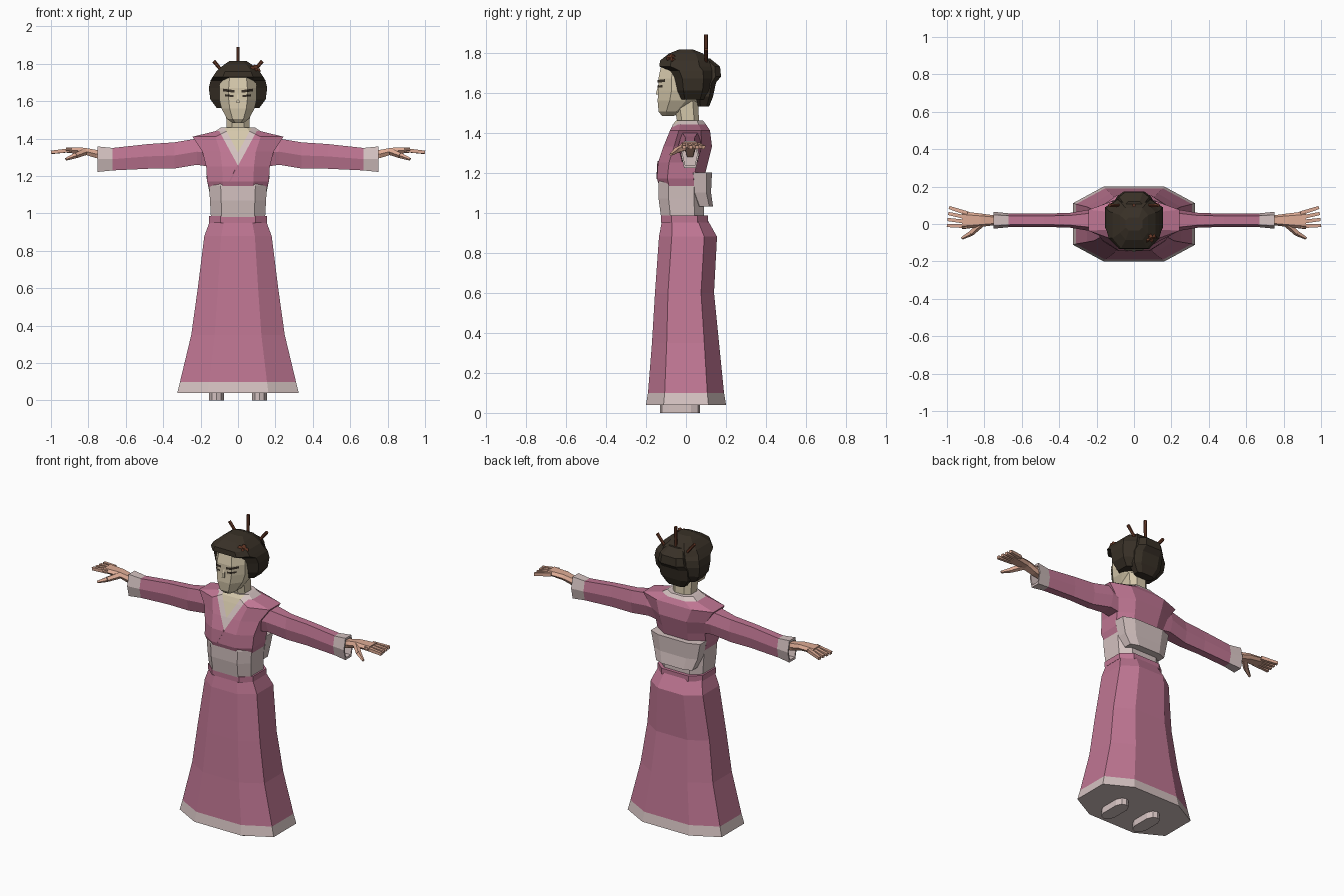
import bpy, bmesh, math
from mathutils import Vector

default_cube = bpy.data.objects.get("Cube")
if default_cube:
    bpy.data.objects.remove(default_cube)


def material(name, red, green, blue):
    mat = bpy.data.materials.new(name)
    mat.use_nodes = True
    colour = (red, green, blue, 1)
    mat.diffuse_color = colour
    mat.node_tree.nodes["Principled BSDF"].inputs["Base Color"].default_value = colour
    return mat


PINK = material("rose_cloth", 0.52, 0.18, 0.29)
TRIM = material("pale_cloth", 0.66, 0.54, 0.53)
FACE = material("powdered_skin", 0.67, 0.58, 0.41)
SKIN = material("peach_skin", 0.73, 0.41, 0.3)
HAIR = material("dark_hair", 0.04, 0.03, 0.02)
WOOD = material("red_wood", 0.13, 0.04, 0.02)


def finish(bm, name, materials, rule=None, mirror=False):
    """Turn a bmesh into an object, colouring faces by a rule on their centres."""
    bmesh.ops.recalc_face_normals(bm, faces=bm.faces)
    if rule:
        for face in bm.faces:
            face.material_index = rule(face.calc_center_median())
    mesh = bpy.data.meshes.new(name)
    bm.to_mesh(mesh)
    bm.free()
    for mat in materials:
        mesh.materials.append(mat)
    part = bpy.data.objects.new(name, mesh)
    bpy.context.collection.objects.link(part)
    if mirror:
        part.modifiers.new("Mirror", "MIRROR").use_mirror_merge = False


def loft(rings):
    """Skin a row of equal rings and close both ends."""
    bm = bmesh.new()
    loops = [[bm.verts.new(point) for point in ring] for ring in rings]
    for lower, upper in zip(loops, loops[1:]):
        for i in range(len(lower)):
            bm.faces.new((lower[i - 1], lower[i], upper[i], upper[i - 1]))
    bm.faces.new(loops[0])
    bm.faces.new(loops[-1])
    return bm


def body_loft(rows, flat=0.5, chamfer=0.22):
    """Eight-sided level rings from height, half width, front and back."""
    rings = []
    for height, width, front, back in rows:
        cut = chamfer * (back - front)
        half = [(flat * width, front), (width, front + cut),
                (width, back - cut), (flat * width, back)]
        outline = half + [(-x, y) for x, y in reversed(half)]
        rings.append([(x, y, height) for x, y in outline])
    return loft(rings)


def limb_loft(rows, middle=0.02):
    """Six-sided upright rings along x from position, height, half depth, half height."""
    rings = []
    for x, height, depth, tall in rows:
        edge = depth * 0.65
        outline = [(edge, -tall), (depth, 0), (edge, tall),
                   (-edge, tall), (-depth, 0), (-edge, -tall)]
        rings.append([(x, middle + y, height + z) for y, z in outline])
    return loft(rings)


def rod(name, start, end, thick, thin, mat, sides=6, mirror=False):
    start, end = Vector(start), Vector(end)
    turn = (end - start).to_track_quat("Z", "Y")
    angles = [math.tau * (i + 0.5) / sides for i in range(sides)]
    rings = [[centre + turn @ Vector((radius * math.cos(a), radius * math.sin(a), 0))
              for a in angles] for centre, radius in ((start, thick), (end, thin))]
    finish(loft(rings), name, [mat], mirror=mirror)


# Skirt with pale hem
skirt = body_loft([
    (0.04, 0.325, -0.2, 0.2), (0.1, 0.31, -0.19, 0.19),
    (0.35, 0.25, -0.17, 0.165), (0.6, 0.215, -0.155, 0.14),
    (0.88, 0.18, -0.135, 0.155), (0.96, 0.15, -0.12, 0.11)])
finish(skirt, "skirt", [PINK, TRIM], lambda centre: int(centre.z < 0.1))

# Cord, sash and the folded bow at the back
cord = body_loft([(z, 0.155, -0.125, 0.11) for z in (0.95, 0.985)], flat=0.6)
finish(cord, "waist_cord", [PINK])
sash = body_loft([(0.98, 0.145, -0.125, 0.09), (1.07, 0.15, -0.137, 0.09),
                  (1.15, 0.155, -0.138, 0.09), (1.18, 0.155, -0.12, 0.09)], flat=0.6)
finish(sash, "sash", [TRIM])
bow = body_loft([(1.03, 0.125, 0.05, 0.135), (1.1, 0.15, 0.02, 0.125),
                 (1.2, 0.17, 0.01, 0.13)], flat=0.6)
finish(bow, "sash_bow", [TRIM])

# Bodice: the crossed collar is cut into the chest along slanted planes
bodice = body_loft([
    (1.12, 0.15, -0.13, 0.09), (1.17, 0.165, -0.145, 0.09),
    (1.25, 0.17, -0.14, 0.11), (1.33, 0.19, -0.113, 0.13),
    (1.41, 0.243, -0.08, 0.12), (1.44, 0.12, -0.066, 0.1),
    (1.46, 0.09, -0.05, 0.085)])
SLOPE, OUTER, INNER = 1.85, 1.255, 1.325
for base in (OUTER, INNER):
    for side in (-1, 1):
        cut = set()
        for face in bodice.faces:
            centre = face.calc_center_median()
            if centre.y < 0 and centre.z > 1.2:
                cut.update([face], face.edges, face.verts)
        bmesh.ops.bisect_plane(bodice, geom=list(cut), plane_co=(0, 0, base),
                               plane_no=(-side * SLOPE, 0, 1))


def collar_rule(centre):
    rise = centre.z - SLOPE * abs(centre.x)
    in_front = centre.y < -0.03
    if in_front and rise > INNER:
        return 2
    return int((in_front and rise > OUTER) or centre.z > 1.44)


finish(bodice, "bodice", [PINK, TRIM, FACE], collar_rule)
rod("lapel_fold", (0, -0.139, 1.257), (-0.045, -0.144, 1.17), 0.005, 0.005, PINK, 4)

# Sleeves with hollow pale cuffs
sleeve_rows = [(0.15, 1.325, 0.06, 0.075), (0.22, 1.33, 0.06, 0.07),
               (0.34, 1.31, 0.04, 0.07), (0.48, 1.305, 0.035, 0.066),
               (0.67, 1.29, 0.037, 0.06), (0.75, 1.29, 0.045, 0.068)]
x, height, depth, tall = sleeve_rows[-1]
for inset in (0, 0.08):
    sleeve_rows.append((x - inset, height, depth * 0.8, tall * 0.8))
finish(limb_loft(sleeve_rows), "sleeve", [PINK, TRIM],
       lambda centre: int(centre.x > 0.67), mirror=True)

# Hands
hand = limb_loft([(0.64, 1.3, 0.022, 0.027), (0.76, 1.318, 0.028, 0.022),
                  (0.82, 1.333, 0.036, 0.018), (0.92, 1.339, 0.048, 0.014)])
finish(hand, "hand", [SKIN], mirror=True)
for i, label in enumerate(("index", "middle", "ring", "little")):
    rod(label + "_finger", (0.89, 0.023 * i - 0.012, 1.339),
        (1 - 0.004 * i, 0.032 * i - 0.008, 1.327), 0.015, 0.012, SKIN, 4, mirror=True)
knuckle = (0.87, -0.048, 1.31)
rod("thumb_base", (0.82, 0, 1.33), knuckle, 0.02, 0.016, SKIN, 5, mirror=True)
rod("thumb_tip", knuckle, (0.92, -0.076, 1.29), 0.016, 0.008, SKIN, 5, mirror=True)

# Sandals: long rounded soles
sole = []
for i in range(10):
    angle = math.tau * (i + 0.5) / 10
    sole.append((0.115 + 0.043 * math.cos(angle),
                 math.copysign(abs(math.sin(angle)) ** 0.5, math.sin(angle)) * 0.1 - 0.03))
finish(loft([[(x, y, z) for x, y in sole] for z in (0, 0.045)]), "sandal", [TRIM], mirror=True)

# Neck and head
neck = body_loft([(1.37, 0.07, -0.05, 0.07), (1.46, 0.062, -0.045, 0.065),
                  (1.57, 0.064, -0.065, 0.06)])
finish(neck, "neck", [FACE])
FOREHEAD = -0.138
head = body_loft([
    (1.484, 0.03, -0.12, -0.06), (1.505, 0.058, -0.137, -0.01),
    (1.56, 0.088, -0.142, 0.06), (1.61, 0.1, FOREHEAD, 0.08),
    (1.67, 0.1, FOREHEAD, 0.08), (1.73, 0.09, -0.125, 0.08),
    (1.76, 0.06, -0.09, 0.06)], chamfer=0.3)
finish(head, "head", [FACE])
rod("nose", (0, -0.134, 1.645), (0, -0.143, 1.59), 0.004, 0.011, FACE, 4)


# Brows and eyes: thin plates folded around the corner of the face
def face_plate(name, inner, outer, height, rise, thick):
    bm = bmesh.new()
    corner = 0.05
    columns = []
    for x in (inner, corner, outer):
        y = FOREHEAD - 0.004 + max(0, x - corner) * 1.25
        z = height + rise * (x - inner) / (outer - inner)
        columns.append([bm.verts.new((x, y, z + side * thick / 2)) for side in (-1, 1)])
    for left, right in zip(columns, columns[1:]):
        bm.faces.new((left[0], right[0], right[1], left[1]))
    finish(bm, name, [HAIR], mirror=True)


face_plate("eyebrow", inner=0.018, outer=0.08, height=1.652, rise=0.008, thick=0.014)
face_plate("eye", inner=0.024, outer=0.07, height=1.627, rise=0.005, thick=0.011)

# Hair: full side puffs, crown roll and back bun
puffs = body_loft([
    (1.565, 0.115, -0.035, 0.1), (1.61, 0.148, -0.05, 0.12),
    (1.67, 0.156, -0.06, 0.13), (1.71, 0.147, -0.08, 0.13),
    (1.73, 0.135, -0.133, 0.125), (1.76, 0.115, -0.13, 0.115),
    (1.795, 0.075, -0.085, 0.085), (1.815, 0.045, -0.035, 0.035)], flat=0.6)
finish(puffs, "hair_puffs", [HAIR])
bun = body_loft([
    (1.53, 0.06, 0.06, 0.115), (1.58, 0.095, 0.05, 0.135),
    (1.65, 0.1, 0.05, 0.15), (1.68, 0.09, 0.05, 0.175),
    (1.73, 0.08, 0.05, 0.17), (1.77, 0.05, 0.04, 0.12)], flat=0.6)
finish(bun, "hair_bun", [HAIR])

# Hair sticks and flower ornament
rod("centre_hair_stick", (0, 0.1, 1.7), (0, 0.1, 1.89), 0.008, 0.01, WOOD)
rod("side_hair_stick", (0.06, 0.1, 1.73), (0.13, 0.1, 1.815), 0.008, 0.01, WOOD, mirror=True)
flower = Vector((0.088, -0.078, 1.762))
outward = Vector((0.5, -0.75, 0.35)).normalized() * 0.02
turn = outward.to_track_quat("Z", "Y")
for i in range(5):
    angle = math.tau * i / 5
    petal = flower + turn @ Vector((math.cos(angle), math.sin(angle), 0)) * 0.02
    rod("flower_petal", petal - outward, petal + outward / 2, 0.012, 0.014, WOOD, 5)
rod("flower_heart", flower - outward, flower + outward, 0.012, 0.008, WOOD)
